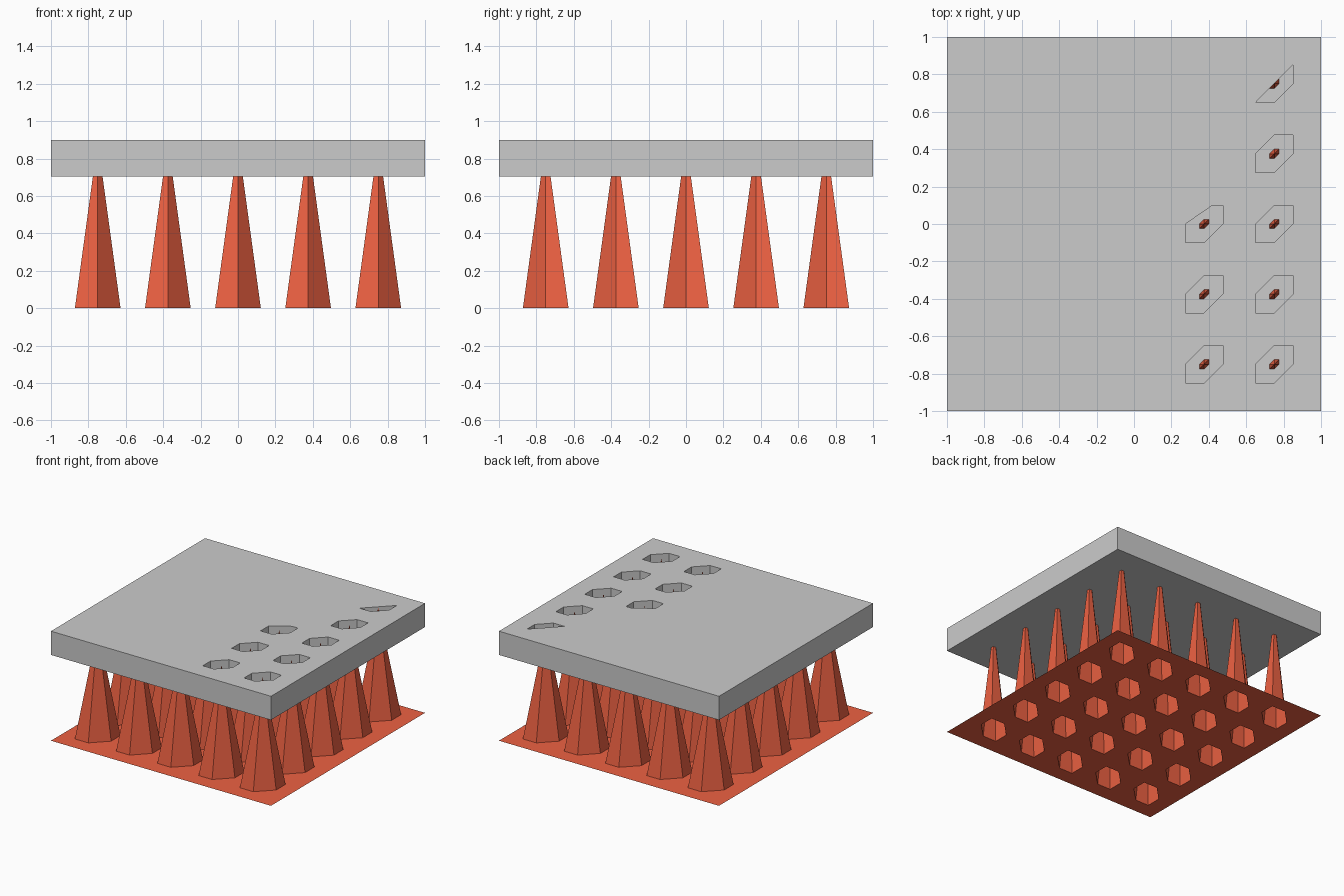
import bpy, bmesh

if "Cube" in bpy.data.objects:
    bpy.data.objects.remove(bpy.data.objects["Cube"])

HEX = [(-1, -1), (0, -1), (1, 0), (1, 1), (0, 1), (-1, 0)]  # skewed hexagon, counter-clockwise
CENTRES = [-0.75, -0.375, 0.0, 0.375, 0.75]
BASE_R, PIT_R = 0.122, 0.1
SLAB_BOTTOM, SLAB_TOP, TIP = 0.705, 0.9, 0.893


def make_object(name, bm, mat=None):
    me = bpy.data.meshes.new(name)
    bm.to_mesh(me)
    bm.free()
    ob = bpy.data.objects.new(name, me)
    bpy.context.collection.objects.link(ob)
    if mat:
        me.materials.append(mat)
    return ob


def face(bm, points):
    return bm.faces.new([bm.verts.new(p) for p in points])


def prism(bm, outline, z0, z1):
    lo = [bm.verts.new((x, y, z0)) for x, y in outline]
    hi = [bm.verts.new((x, y, z1)) for x, y in outline]
    bm.faces.new(lo[::-1])
    bm.faces.new(hi)
    n = len(outline)
    for i in range(n):
        j = (i + 1) % n
        bm.faces.new((lo[i], lo[j], hi[j], hi[i]))


red = bpy.data.materials.new("red")
red.diffuse_color = (0.85, 0.12, 0.055, 1)
red.use_nodes = True
red.node_tree.nodes["Principled BSDF"].inputs["Base Color"].default_value = red.diffuse_color

# Thin base sheet with a hexagonal opening under every spike
bm = bmesh.new()
cuts = [-1.0] + [c + s * BASE_R for c in CENTRES for s in (-1, 1)] + [1.0]
for i in range(len(cuts) - 1):
    for j in range(len(cuts) - 1):
        x0, x1, y0, y1 = cuts[i], cuts[i + 1], cuts[j], cuts[j + 1]
        xm, ym = (x0 + x1) / 2, (y0 + y1) / 2
        if i % 2 and j % 2:
            face(bm, [(xm, y0, 0), (x1, y0, 0), (x1, ym, 0)])
            face(bm, [(x0, ym, 0), (xm, y1, 0), (x0, y1, 0)])
        else:
            face(bm, [(x0, y0, 0), (x1, y0, 0), (x1, y1, 0), (x0, y1, 0)])
bmesh.ops.remove_doubles(bm, verts=bm.verts, dist=1e-5)
make_object("base_sheet", bm, red)

# Hollow six-sided spikes
bm = bmesh.new()
for cx in CENTRES:
    for cy in CENTRES:
        ring = [bm.verts.new((cx + BASE_R * x, cy + BASE_R * y, 0)) for x, y in HEX]
        tip = bm.verts.new((cx, cy, TIP))
        for k in range(6):
            bm.faces.new((ring[k], ring[(k + 1) % 6], tip))
make_object("spikes", bm, red)

# Upper slab
bm = bmesh.new()
prism(bm, [(-1, -1), (1, -1), (1, 1), (-1, 1)], SLAB_BOTTOM, SLAB_TOP)
slab = make_object("upper_slab", bm)

# Pits in the slab: full hexagons plus two partly covered ones
pits = [(0.75, y, HEX) for y in CENTRES[:4]] + [(0.375, y, HEX) for y in CENTRES[:2]]
pits += [(0.75, 0.75, HEX[:4]), (0.375, 0, HEX[:4] + [(0.45, 1), (-1, 0)])]
bm = bmesh.new()
for cx, cy, shape in pits:
    prism(bm, [(cx + PIT_R * x, cy + PIT_R * y) for x, y in shape], SLAB_BOTTOM + 0.004, 1.0)
cutter = make_object("pit_cutter", bm)
cutter.hide_render = True

mod = slab.modifiers.new("pits", 'BOOLEAN')
mod.operation = 'DIFFERENCE'
mod.solver = 'EXACT'
mod.object = cutter
bpy.context.view_layer.objects.active = slab
bpy.ops.object.modifier_apply(modifier=mod.name)
bpy.data.objects.remove(cutter)
